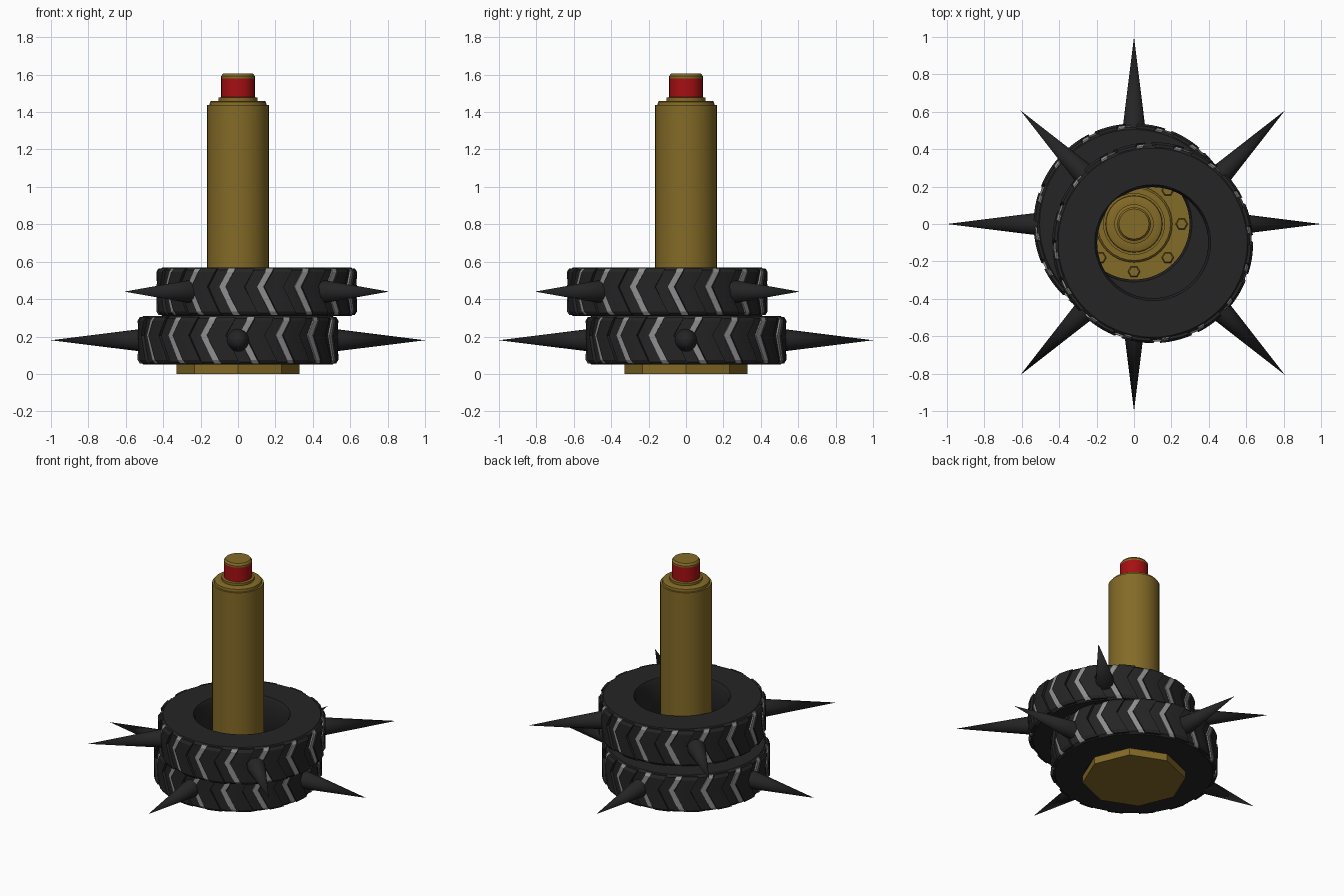
import bpy, bmesh, math
from mathutils import Matrix, Vector

if "Cube" in bpy.data.objects:
    bpy.data.objects.remove(bpy.data.objects["Cube"])


def material(name, rgb):
    m = bpy.data.materials.new(name)
    m.diffuse_color = (*rgb, 1)
    m.use_nodes = True
    m.node_tree.nodes["Principled BSDF"].inputs["Base Color"].default_value = m.diffuse_color
    return m


BRASS = material("brass", (0.23, 0.145, 0.02))
RED = material("red", (0.38, 0.005, 0.006))
RUBBER = material("black rubber", (0.018, 0.018, 0.018))
GREY = material("worn grey", (0.27, 0.27, 0.27))


def finish(name, bm, mats, angle=30):
    bmesh.ops.remove_doubles(bm, verts=bm.verts[:], dist=1e-5)
    bmesh.ops.recalc_face_normals(bm, faces=bm.faces[:])
    me = bpy.data.meshes.new(name)
    bm.to_mesh(me)
    bm.free()
    for m in mats:
        me.materials.append(m)
    for p in me.polygons:
        p.use_smooth = True
    me.set_sharp_from_angle(angle=math.radians(angle))
    ob = bpy.data.objects.new(name, me)
    bpy.context.collection.objects.link(ob)
    return ob


def lathe(profile, seg, closed=False):
    """Spin an (r, z) profile around the z axis."""
    bm = bmesh.new()
    n = len(profile)
    rings = []
    for r, z in profile:
        if r == 0:
            rings.append([bm.verts.new((0, 0, z))] * seg)
        else:
            rings.append([bm.verts.new((r * math.cos(math.tau * i / seg),
                                        r * math.sin(math.tau * i / seg), z))
                          for i in range(seg)])
    for k in range(n if closed else n - 1):
        a, b = rings[k], rings[(k + 1) % n]
        for i in range(seg):
            j = (i + 1) % seg
            vs = list(dict.fromkeys((a[i], a[j], b[j], b[i])))
            if len(vs) > 2:
                bm.faces.new(vs)
    return bm


def chevron(bm, start, width, r_in, r_out, height, mat):
    """Curved zigzag bar wrapped on the tread: rows in z, columns in angle."""
    h = height / 2
    rows = [(-h + 0.006, 0.15, -0.012), (-h + 0.025, 0.125, 0),
            (0.1 * height, 0, 0), (h - 0.025, 0.085, 0), (h - 0.006, 0.1, -0.012)]
    cols = 4
    grid = []
    for z, off, dr in rows:
        line = []
        for c in range(cols):
            a = start + off + width * c / (cols - 1)
            line.append([bm.verts.new((r * math.cos(a), r * math.sin(a), z))
                         for r in (r_in, r_out + dr)])
        grid.append(line)
    faces = []
    for i in range(len(rows) - 1):
        for c in range(cols - 1):
            for s in (0, 1):
                faces.append((grid[i][c][s], grid[i][c + 1][s],
                              grid[i + 1][c + 1][s], grid[i + 1][c][s]))
        for c in (0, cols - 1):
            faces.append((grid[i][c][0], grid[i][c][1],
                          grid[i + 1][c][1], grid[i + 1][c][0]))
    for i in (0, len(rows) - 1):
        for c in range(cols - 1):
            faces.append((grid[i][c][0], grid[i][c + 1][0],
                          grid[i][c + 1][1], grid[i][c][1]))
    for f in faces:
        bm.faces.new(f).material_index = mat


# Post: body, stepped shoulder, red band and cap
post = lathe([(0, 0.04), (0.205, 0.04), (0.205, 0.075), (0.195, 0.085), (0.165, 0.085),
              (0.165, 1.437), (0.152, 1.437), (0.15, 1.455), (0.14, 1.46),
              (0.105, 1.46), (0.105, 1.477), (0.09, 1.48), (0.09, 1.58),
              (0.09, 1.592), (0.08, 1.605), (0, 1.605)], 32)
for f in post.faces:
    if 1.481 < f.calc_center_median().z < 1.579:
        f.material_index = 1
finish("post", post, [BRASS, RED])

# Octagonal base plate with a shallow round recess underneath
finish("base_plate", lathe([(0, 0), (0.33, 0), (0.33, 0.05), (0, 0.05)], 8), [BRASS])
finish("base_disc", lathe([(0, -0.0), (0.2, -0.0), (0.2, 0.01), (0, 0.01)], 32), [BRASS])

# Bolts around the post foot
for i in range(8):
    a = math.tau * i / 8
    bolt = lathe([(0, 0.045), (0.033, 0.045), (0.033, 0.072), (0.027, 0.077), (0, 0.077)], 6)
    finish(f"bolt_{i + 1}", bolt, [BRASS]).location = (0.255 * math.cos(a),
                                                       0.255 * math.sin(a), 0)


def tyre(name, centre, spike_turn):
    height, n = 0.26, 16
    h = height / 2
    # Carcass with a bevelled bead and shoulders
    half = [(0.297, h - 0.03), (0.31, h), (0.505, h), (0.52, h - 0.015)]
    profile = half + [(r, -z) for r, z in reversed(half)]
    finish(name + "_carcass", lathe(profile, 64, True), [RUBBER]).location = centre
    # Tread lugs with a grey strip along each one
    bm = bmesh.new()
    pitch = math.tau / n
    for i in range(n):
        a = i * pitch
        chevron(bm, a + 0.075, 0.195, 0.51, 0.537, height, 0)
        chevron(bm, a, 0.07, 0.51, 0.529, height, 1)
    finish(name + "_tread", bm, [RUBBER, GREY]).location = centre
    # Four long spikes
    for k in range(4):
        bm = lathe([(0, 0.47), (0.066, 0.47), (0, 1.0)], 20)
        a = spike_turn + k * math.pi / 2
        d = Vector((math.cos(a), math.sin(a), 0))
        rot = d.to_track_quat('Z', 'Y').to_matrix().to_4x4()
        bmesh.ops.transform(bm, matrix=Matrix.Translation(centre) @ rot, verts=bm.verts[:])
        finish(f"{name}_spike_{k + 1}", bm, [RUBBER])


tyre("lower_tyre", (0, 0, 0.18), 0)
tyre("upper_tyre", (0.1, -0.1, 0.44), math.pi / 4)
